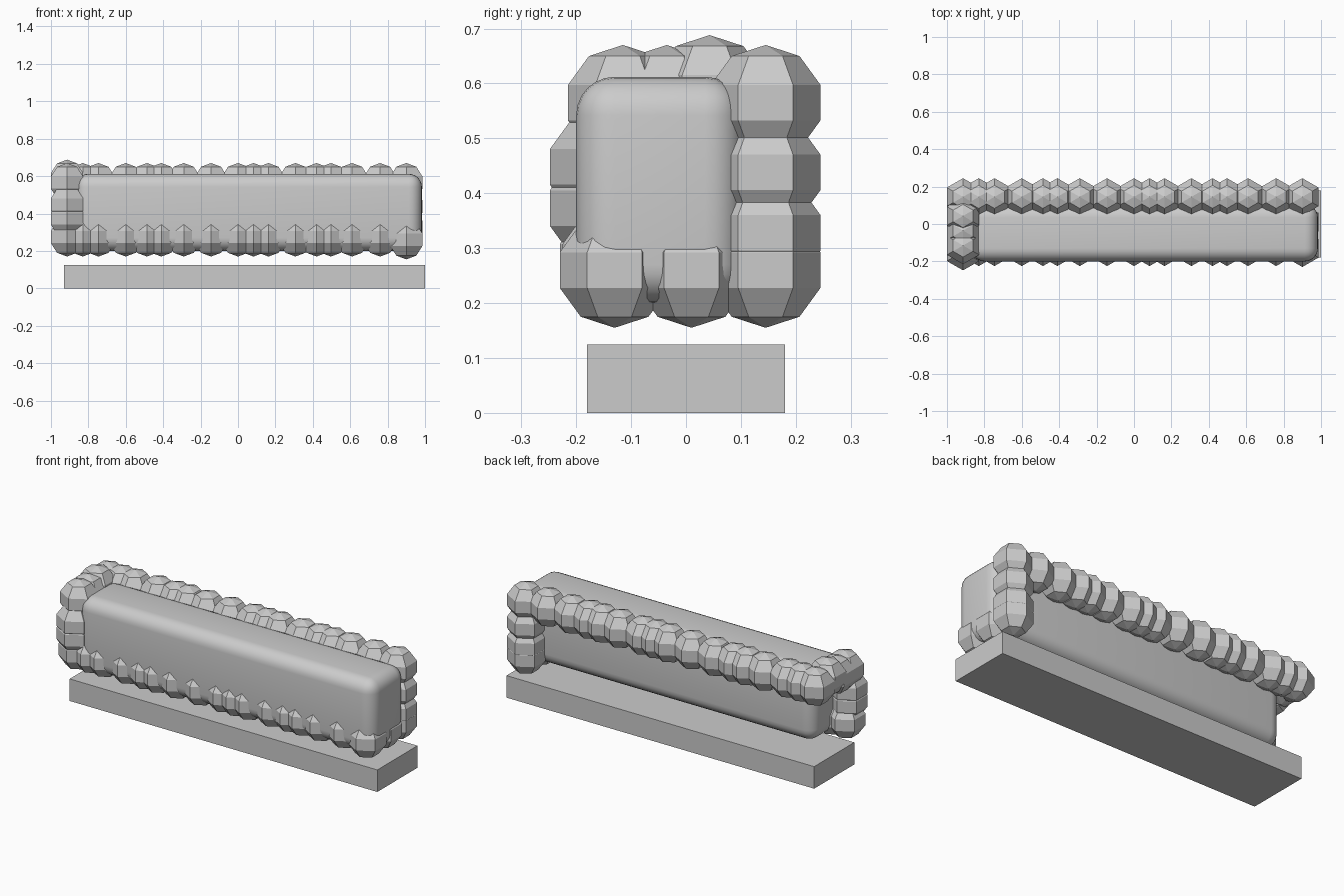
import bpy, bmesh
from mathutils import Matrix, Vector

if "Cube" in bpy.data.objects:
    bpy.data.objects.remove(bpy.data.objects["Cube"])


def box(name, lo, hi, bevel=0.0):
    bm = bmesh.new()
    bmesh.ops.create_cube(bm, size=1)
    lo, hi = Vector(lo), Vector(hi)
    bmesh.ops.scale(bm, vec=hi - lo, verts=bm.verts)
    bmesh.ops.translate(bm, vec=(lo + hi) / 2, verts=bm.verts)
    if bevel:
        bmesh.ops.bevel(bm, geom=bm.edges[:], offset=bevel, segments=6,
                        profile=0.5, affect='EDGES')
        for f in bm.faces:
            f.smooth = True
    me = bpy.data.meshes.new(name)
    bm.to_mesh(me)
    bm.free()
    ob = bpy.data.objects.new(name, me)
    bpy.context.collection.objects.link(ob)
    return ob


def lumps(name, centres, r=0.105):
    # chain of six-sided faceted beads, points towards front and back
    bm = bmesh.new()
    for c in centres:
        bmesh.ops.create_uvsphere(bm, u_segments=6, v_segments=5, radius=r,
                                  matrix=Matrix.Translation(c))
    me = bpy.data.meshes.new(name)
    bm.to_mesh(me)
    bm.free()
    ob = bpy.data.objects.new(name, me)
    bpy.context.collection.objects.link(ob)
    return ob


# plinth and rounded block
box("base_slab", (-0.93, -0.18, 0), (1.0, 0.18, 0.125))
box("rounded_body", (-0.87, -0.20, 0.20), (0.983, 0.105, 0.612), 0.07)

# uneven bead spacing shared by both long edges
xs = [-0.83, -0.746, -0.60, -0.487, -0.41, -0.29, -0.144, 0.0, 0.083,
      0.163, 0.307, 0.42, 0.497, 0.61, 0.76]

# beads follow a closed loop around six edges of the block
XL, XR, YB = -0.914, 0.90, 0.145
lumps("top_back_beads", [(x, YB, 0.565) for x in [XL] + xs + [XR]])
lumps("top_left_beads", [(XL, 0.043, 0.583), (XL, -0.035, 0.565), (XL, -0.115, 0.565)])
lumps("left_front_beads", [(XL, -0.148, 0.448), (XL, -0.148, 0.373), (XL, -0.13, 0.275)])
lumps("bottom_front_beads", [(x, -0.125, 0.275) for x in xs])
lumps("bottom_right_beads", [(XR, y, 0.26) for y in (-0.13, 0.01, YB)])
lumps("right_back_beads", [(XR, YB, z) for z in (0.328, 0.438)])
